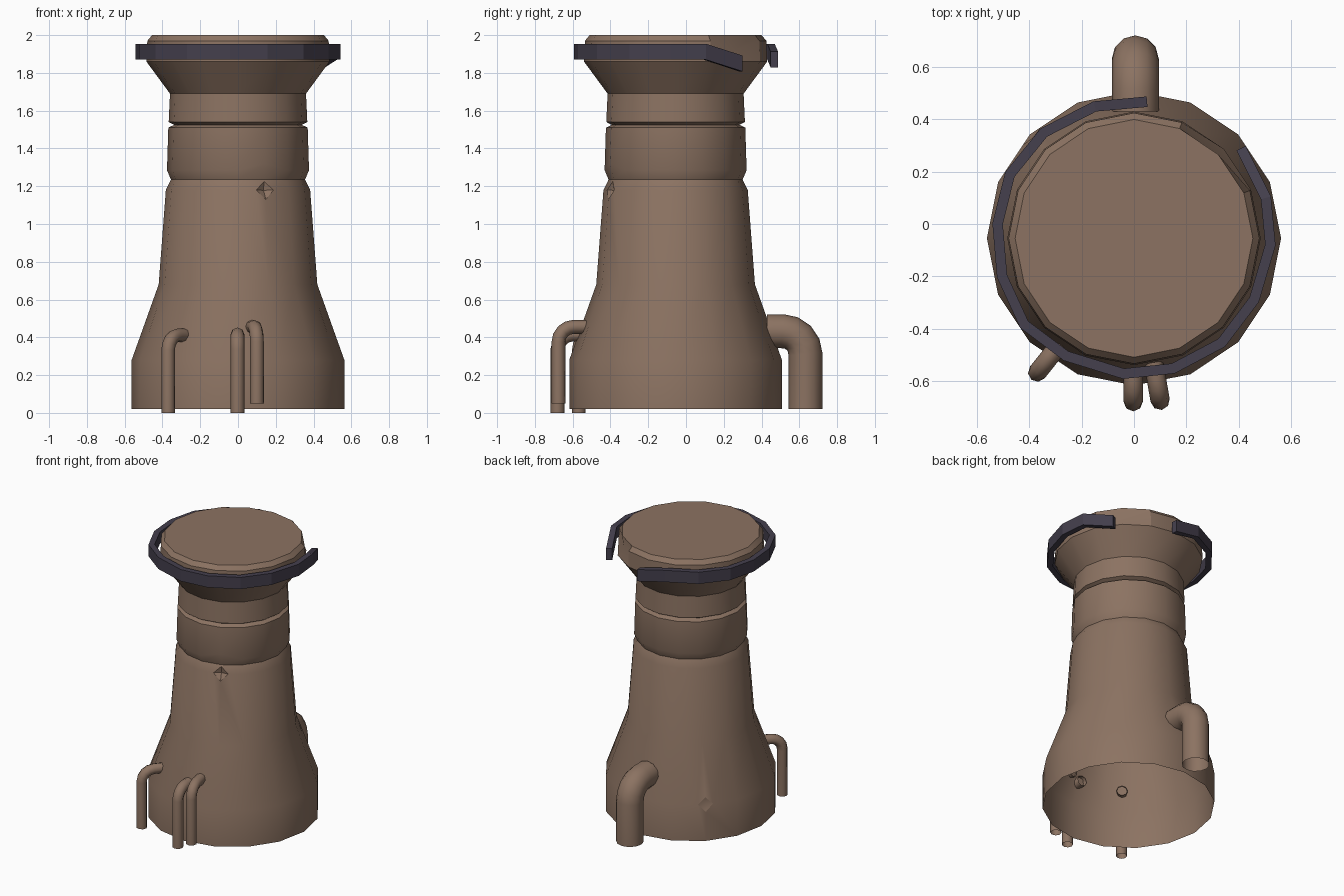
import bpy, bmesh, math
from mathutils import Vector

if "Cube" in bpy.data.objects:
    bpy.data.objects.remove(bpy.data.objects["Cube"])

CY = -0.055      # body axis in y
SIDES = 16


def material(name, rgb):
    m = bpy.data.materials.new(name)
    m.diffuse_color = (*rgb, 1)
    m.use_nodes = True
    m.node_tree.nodes["Principled BSDF"].inputs["Base Color"].default_value = m.diffuse_color
    return m


BROWN = material("brown clay", (0.262, 0.171, 0.122))
DARK = material("dark metal", (0.058, 0.050, 0.074))


def finish(name, bm, mat, smooth=None):
    bmesh.ops.recalc_face_normals(bm, faces=bm.faces)
    me = bpy.data.meshes.new(name)
    bm.to_mesh(me)
    bm.free()
    me.materials.append(mat)
    ob = bpy.data.objects.new(name, me)
    bpy.context.collection.objects.link(ob)
    if smooth:
        bpy.ops.object.select_all(action='DESELECT')
        ob.select_set(True)
        bpy.context.view_layer.objects.active = ob
        bpy.ops.object.shade_smooth_by_angle(angle=math.radians(smooth))
    return ob


def bridge(bm, rings, closed=True):
    for a, b in zip(rings, rings[1:]):
        n = len(a)
        for i in range(n):
            j = (i + 1) % n
            bm.faces.new((a[i], a[j], b[j], b[i]))


# tower body: lathed profile, open underneath
profile = [(0.563, 0.02), (0.563, 0.28), (0.42, 0.68), (0.382, 1.18),
           (0.355, 1.235), (0.376, 1.285), (0.369, 1.51), (0.338, 1.525),
           (0.367, 1.54), (0.36, 1.69), (0.485, 1.86), (0.48, 1.97), (0.455, 2.0)]
bm = bmesh.new()
rings = []
for r, z in profile:
    rings.append([bm.verts.new((r * math.cos(2 * math.pi * k / SIDES),
                                CY + r * math.sin(2 * math.pi * k / SIDES), z))
                  for k in range(SIDES)])
bridge(bm, rings)
bm.faces.new(rings[-1])

# worn collar edge and chips knocked out of corners
rings[5][13].co.z += 0.035
rings[11][2].co += Vector((-0.02, -0.03, -0.05))


def chip(v, size, depth):
    out = Vector((v.co.x, v.co.y - CY, 0)).normalized()
    before = set(bm.faces)
    bmesh.ops.bevel(bm, geom=[v], offset=size, segments=1, affect='VERTICES',
                    clamp_overlap=True)
    new = [f for f in bm.faces if f not in before and len(f.verts) == 4]
    if new:
        new.sort(key=lambda f: f.calc_area())
        for c in bmesh.ops.poke(bm, faces=new[:1])["verts"]:
            c.co -= out * depth


chip(rings[3][13], 0.05, 0.02)
chip(rings[1][6], 0.05, 0.01)
finish("tower_body", bm, BROWN, 30)


def sweep(name, path, section, frame, mat, caps, smooth=None):
    """Carry a 2D section along a path; frame(tangent) gives its two axes."""
    pts = [Vector(p) for p in path]
    bm = bmesh.new()
    rings = []
    for i, p in enumerate(pts):
        t = Vector()
        if i:
            t += (p - pts[i - 1]).normalized()
        if i < len(pts) - 1:
            t += (pts[i + 1] - p).normalized()
        u, v = frame(t.normalized())
        rings.append([bm.verts.new(p + u * a + v * b) for a, b in section])
    bridge(bm, rings)
    if caps:
        bm.faces.new(rings[0])
        bm.faces.new(rings[-1])
    return finish(name, bm, mat, smooth)


# broken metal band around the head, loose ends sagging
band = [(0.05, 0.468, 1.87), (-0.15, 0.45, 1.912), (-0.345, 0.35, 1.912),
        (-0.475, 0.19, 1.912), (-0.522, 0, 1.912), (-0.505, -0.2, 1.912),
        (-0.42, -0.385, 1.912), (-0.26, -0.505, 1.912), (-0.04, -0.573, 1.912),
        (0.15, -0.553, 1.912), (0.335, -0.455, 1.912), (0.46, -0.29, 1.912),
        (0.522, -0.08, 1.912), (0.505, 0.1, 1.912), (0.41, 0.29, 1.85)]


def band_frame(t):
    u = t.cross(Vector((0, 0, 1))).normalized()
    return u, Vector((0, 0, 1))


sweep("head_band", band,
      [(-0.02, -0.042), (0.02, -0.042), (0.02, 0.042), (-0.02, 0.042)],
      band_frame, DARK, True)


# bent pipes running from the ground into the body
def pipe(name, foot, end, z0, z_axis, r, bend, sides):
    a, b = Vector((*foot, 0)), Vector((*end, 0))
    d = (b - a).normalized()
    side = d.cross(Vector((0, 0, 1)))
    path = [a + Vector((0, 0, z0))]
    for k in range(5):
        w = math.pi / 8 * k
        path.append(a + d * bend * (1 - math.cos(w))
                    + Vector((0, 0, z_axis - bend + bend * math.sin(w))))
    path.append(b + Vector((0, 0, z_axis)))
    circle = [(r * math.cos(2 * math.pi * k / sides), r * math.sin(2 * math.pi * k / sides))
              for k in range(sides)]
    sweep(name, path, circle, lambda t: (side, side.cross(t)), BROWN, False, 50)


pipe("back_pipe", (0.005, 0.632), (0.005, 0.43), 0.02, 0.432, 0.09, 0.12, 12)
pipe("left_pipe", (-0.37, -0.568), (-0.28, -0.455), 0.0, 0.41, 0.036, 0.08, 8)
pipe("middle_pipe", (-0.003, -0.68), (-0.003, -0.53), 0.0, 0.415, 0.037, 0.08, 8)
pipe("right_pipe", (0.1, -0.675), (0.075, -0.53), 0.05, 0.455, 0.037, 0.08, 8)
